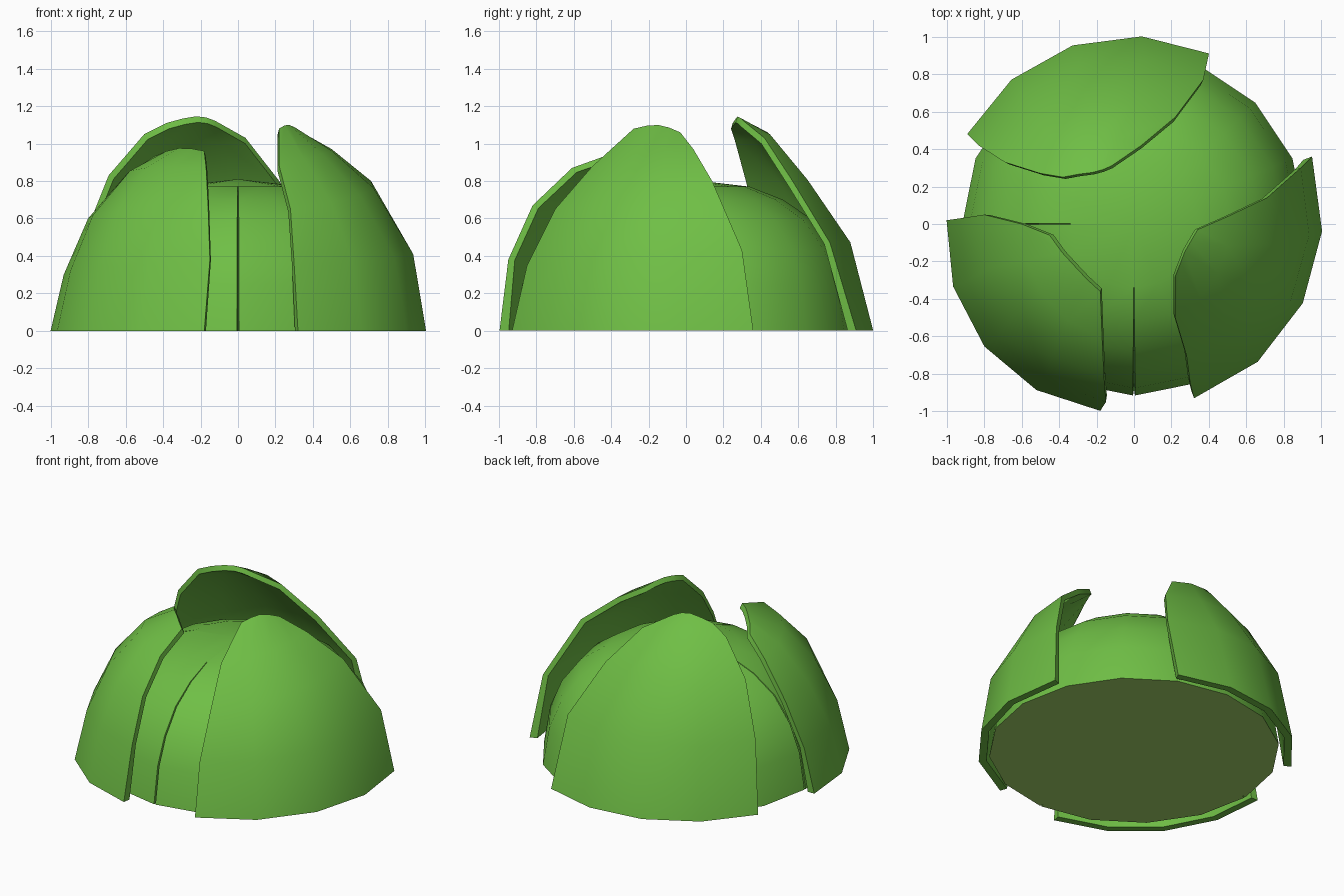
import bpy, bmesh, math
from mathutils import Vector

if "Cube" in bpy.data.objects:
    bpy.data.objects.remove(bpy.data.objects["Cube"])


def material(name, rgb):
    m = bpy.data.materials.new(name)
    m.diffuse_color = (*rgb, 1)
    m.use_nodes = True
    m.node_tree.nodes["Principled BSDF"].inputs["Base Color"].default_value = m.diffuse_color
    return m


GREEN = material("leaf_green", (0.16, 0.52, 0.06))
PALE = material("pale_base", (0.37, 0.65, 0.14))


def finish(name, bm, mats, angle=35):
    bmesh.ops.recalc_face_normals(bm, faces=bm.faces[:])
    me = bpy.data.meshes.new(name)
    bm.to_mesh(me)
    bm.free()
    for m in mats:
        me.materials.append(m)
    ob = bpy.data.objects.new(name, me)
    bpy.context.collection.objects.link(ob)
    bpy.ops.object.select_all(action='DESELECT')
    ob.select_set(True)
    bpy.context.view_layer.objects.active = ob
    bpy.ops.object.shade_smooth_by_angle(angle=math.radians(angle))
    return ob


# Inner bud: 16-sided dome with two fine pleats (front and left)
def dome():
    profile = [(0.915, 0), (0.875, 0.25), (0.80, 0.43), (0.68, 0.59),
               (0.52, 0.70), (0.34, 0.77)]
    steps = []                                   # (angle, groove depth)
    for i in range(16):
        a = i * 22.5
        if a in (180, 270):
            steps += [(a - 0.35, 0), (a, 0.03), (a + 0.35, 0)]
        else:
            steps.append((a, 0))
    bm = bmesh.new()
    rings = []
    for r, z in profile:
        ring = []
        for a, d in steps:
            q = r - (d if r > 0.4 else 0)
            t = math.radians(a)
            ring.append(bm.verts.new((q * math.cos(t), q * math.sin(t), z)))
        rings.append(ring)
    n = len(steps)
    for lo, hi in zip(rings, rings[1:]):
        for i in range(n):
            j = (i + 1) % n
            bm.faces.new((lo[i], lo[j], hi[j], hi[i]))
    top = bm.verts.new((0, 0, 0.81))
    for i in range(n):
        bm.faces.new((rings[-1][i], rings[-1][(i + 1) % n], top))
    base = bm.faces.new(rings[0][::-1])
    base.material_index = 1
    finish("inner_bud", bm, [GREEN, PALE])


# Outer petal: skin swept around the axis between two edge curves, with thickness
def petal(name, left, right, bulge, cols=4, thick=0.05):
    bm = bmesh.new()
    swell = [bulge, 0.01, 0.0, 0.0, -0.04]
    lift = [0, 0, 0, 0.02, 0.03]
    outer, inner = [], []
    for k, (a, b) in enumerate(zip(left, right)):
        a0, a1 = math.atan2(a[1], a[0]), math.atan2(b[1], b[0])
        if a1 < a0:
            a1 += 2 * math.pi
        r0, r1 = math.hypot(*a[:2]), math.hypot(*b[:2])
        ro, ri = [], []
        for i in range(cols + 1):
            t = i / cols
            s = math.sin(math.pi * t)
            ang = a0 + (a1 - a0) * t
            r = r0 + (r1 - r0) * t + swell[k] * s
            z = a[2] + (b[2] - a[2]) * t + lift[k] * s
            p = Vector((r * math.cos(ang), r * math.sin(ang), z))
            c = Vector((0, 0, min(z, 0.3)))
            # thinner along the free edges
            w = thick * (0.7 if k and (i in (0, cols) or k == len(left) - 1) else 1)
            ro.append(bm.verts.new(p))
            ri.append(bm.verts.new(p + (c - p).normalized() * w))
        outer.append(ro)
        inner.append(ri)
    rows = len(outer)
    for g in (outer, inner):
        for k in range(rows - 1):
            for i in range(cols):
                bm.faces.new((g[k][i], g[k][i + 1], g[k + 1][i + 1], g[k + 1][i]))
    # rim joining both skins
    rim = ([(0, i) for i in range(cols)] + [(k, cols) for k in range(rows - 1)]
           + [(rows - 1, i) for i in range(cols, 0, -1)]
           + [(k, 0) for k in range(rows - 1, 0, -1)])
    for (k, i), (m, j) in zip(rim, rim[1:] + rim[:1]):
        bm.faces.new((outer[k][i], outer[m][j], inner[m][j], inner[k][i]))
    finish(name, bm, [GREEN])


dome()
petal("back_petal",
      [(0.40, 0.91, 0), (0.37, 0.77, 0.47), (0.22, 0.57, 0.80),
       (0.04, 0.42, 1.03), (-0.12, 0.31, 1.12)],
      [(-0.89, 0.48, 0), (-0.83, 0.42, 0.48), (-0.69, 0.33, 0.83),
       (-0.50, 0.27, 1.05), (-0.38, 0.25, 1.11)], 0.005)
petal("left_petal",
      [(-1.0, 0.02, 0), (-0.93, 0.03, 0.30), (-0.80, 0.05, 0.60),
       (-0.60, 0.0, 0.83), (-0.45, -0.06, 0.93)],
      [(-0.18, -0.997, 0), (-0.15, -0.95, 0.38), (-0.16, -0.82, 0.67),
       (-0.17, -0.61, 0.87), (-0.18, -0.36, 0.96)], 0.025)
petal("right_petal",
      [(0.32, -0.93, 0), (0.30, -0.85, 0.35), (0.28, -0.70, 0.65),
       (0.22, -0.50, 0.88), (0.22, -0.28, 1.08)],
      [(0.95, 0.36, 0), (0.89, 0.30, 0.43), (0.71, 0.14, 0.80),
       (0.50, 0.04, 0.97), (0.34, -0.03, 1.06)], -0.005)
